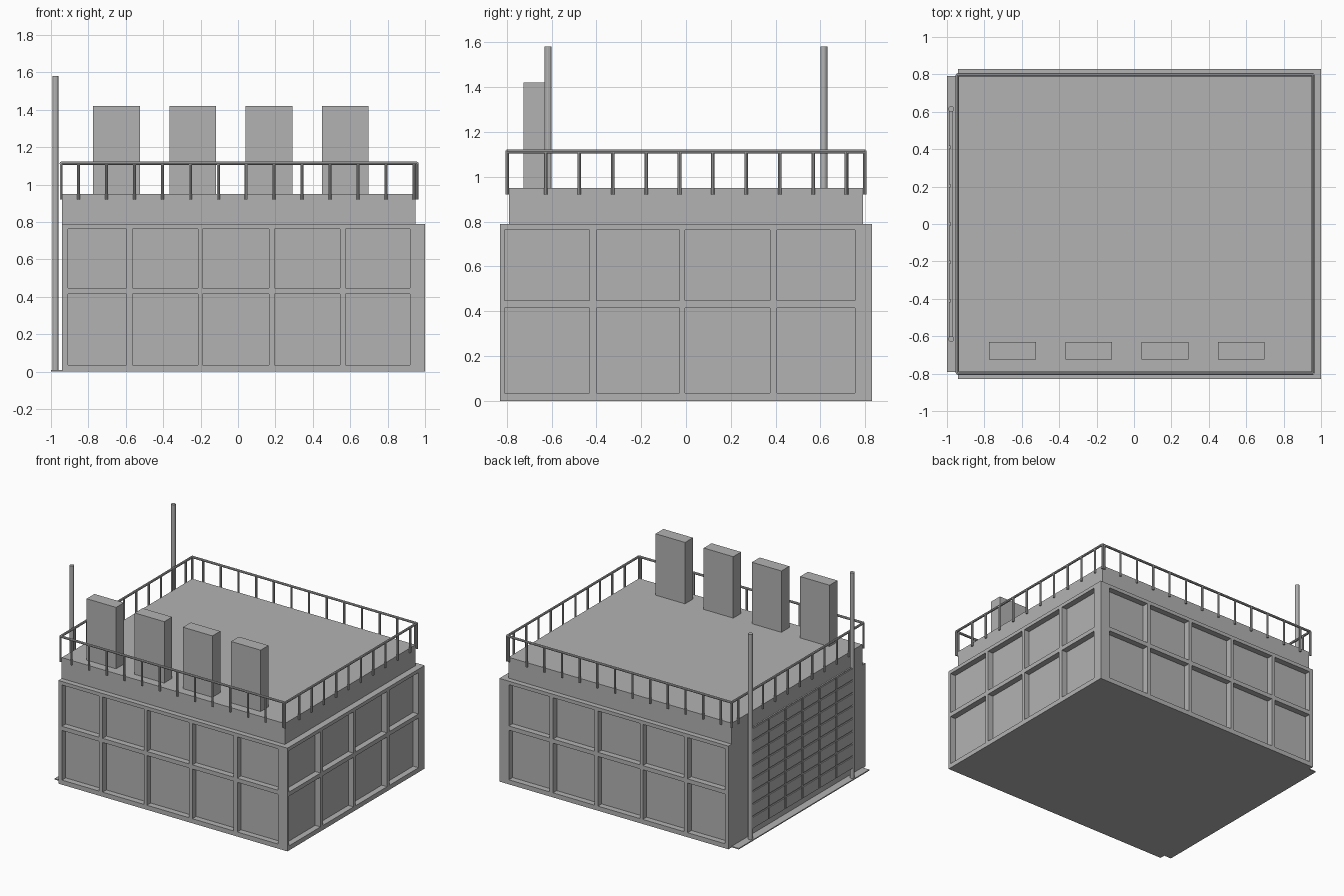
import bpy
import bmesh
from mathutils import Vector

cube = bpy.data.objects.get("Cube")
if cube:
    bpy.data.objects.remove(cube, do_unlink=True)

grey = bpy.data.materials.new("plain_grey")
grey.use_nodes = True
COLOUR = (0.45, 0.45, 0.45, 1)
grey.diffuse_color = COLOUR
grey.node_tree.nodes["Principled BSDF"].inputs["Base Color"].default_value = COLOUR


def finish(name, bm):
    bmesh.ops.remove_doubles(bm, verts=bm.verts, dist=0.0001)
    bmesh.ops.recalc_face_normals(bm, faces=bm.faces)
    mesh = bpy.data.meshes.new(name)
    bm.to_mesh(mesh)
    bm.free()
    mesh.materials.append(grey)
    obj = bpy.data.objects.new(name, mesh)
    bpy.context.collection.objects.link(obj)
    return obj


def add_box(bm, lo, hi):
    lo, hi = Vector(lo), Vector(hi)
    verts = bmesh.ops.create_cube(bm, size=1)["verts"]
    for v in verts:
        v.co = (lo + hi) / 2 + v.co * (hi - lo)


def add_rod(bm, a, b, radius, sides):
    a, b = Vector(a), Vector(b)
    verts = bmesh.ops.create_cone(bm, cap_ends=True, segments=sides, radius1=radius,
                                  radius2=radius, depth=(b - a).length)["verts"]
    turn = (b - a).to_track_quat("Z", "Y")
    for v in verts:
        v.co = (a + b) / 2 + turn @ v.co


def box(name, lo, hi):
    bm = bmesh.new()
    add_box(bm, lo, hi)
    return finish(name, bm)


def panel_wall(bm, us, vs, place, depth):
    """Grid wall whose odd cells are sunk by depth; place maps (u, v, d) to a point."""
    def quad(*pts):
        bm.faces.new([bm.verts.new(place(*p)) for p in pts])
    for i, (u0, u1) in enumerate(zip(us, us[1:])):
        for j, (v0, v1) in enumerate(zip(vs, vs[1:])):
            ring = [(u0, v0), (u1, v0), (u1, v1), (u0, v1)]
            sunk = i % 2 and j % 2
            d = depth if sunk else 0
            quad(*[(u, v, d) for u, v in ring])
            if sunk:
                for p, q in zip(ring, ring[1:] + ring[:1]):
                    quad((*p, 0), (*q, 0), (*q, d), (*p, d))


# Main block with sunken panels on front, back and one side
L, R, W, H = -0.94, 1.0, 0.83, 0.79
DEPTH = 0.045
xs = [L, -0.91, -0.595, -0.565, -0.215, -0.19, 0.165, 0.195, 0.545, 0.575, 0.92, R]
ys = [-W, -0.81, -0.43, -0.4, -0.03, -0.005, 0.375, 0.405, 0.755, W]
zs = [0, 0.035, 0.415, 0.447, 0.763, H]
bm = bmesh.new()
panel_wall(bm, xs, zs, lambda u, v, d: (u, -W + d, v), DEPTH)
panel_wall(bm, xs, zs, lambda u, v, d: (u, W - d, v), DEPTH)
panel_wall(bm, ys, zs, lambda u, v, d: (R - d, u, v), DEPTH)
panel_wall(bm, [-W, W], zs, lambda u, v, d: (L, u, v), 0)
for z in (0, H):
    panel_wall(bm, xs, ys, lambda u, v, d: (u, v, z), 0)
finish("main_block", bm)

box("roof_block", (L, -0.79, H), (0.95, 0.79, 0.95))
box("door_step", (-1, -0.79, 0), (L, 0.79, 0.008))

# Roof stacks
for i in range(4):
    x = -0.775 + i * 0.408
    box(f"roof_stack_{i + 1}", (x, -0.725, 0.95), (x + 0.25, -0.63, 1.42))

# Railing around the roof
X0, X1, Y, TOP = -0.945, 0.957, 0.797, 1.113
bm = bmesh.new()
corners = [(X0, -Y), (X1, -Y), (X1, Y), (X0, Y)]
for a, b in zip(corners, corners[1:] + corners[:1]):
    add_rod(bm, (*a, TOP), (*b, TOP), 0.009, 8)
posts = list(corners)
for s in (-Y, Y):
    posts += [(-0.853 + i * 0.1495, s) for i in range(13)]
for s in (X0, X1):
    posts += [(s, -0.625 + i * 0.149) for i in range(10)]
for p in posts:
    add_rod(bm, (*p, 0.92), (*p, TOP), 0.008, 8)
finish("roof_railing", bm)

# Tall poles carrying the door
POLE_X, POLE_Y = -0.977, 0.615
for side, y in (("left", POLE_Y), ("right", -POLE_Y)):
    bm = bmesh.new()
    add_rod(bm, (POLE_X, y, 0), (POLE_X, y, 1.58), 0.016, 12)
    finish(f"{side}_pole", bm)

# Slatted door with raised tiles
COLS, ROWS, Z0, Z1 = 6, 8, 0.08, 0.855
bm = bmesh.new()
add_box(bm, (POLE_X - 0.004, -POLE_Y, Z0), (POLE_X + 0.008, POLE_Y, Z1))
cw, rh = 2 * POLE_Y / COLS, (Z1 - Z0) / ROWS
for c in range(COLS):
    for r in range(ROWS):
        y, z = -POLE_Y + c * cw, Z0 + r * rh
        add_box(bm, (POLE_X - 0.012, y + 0.007, z + 0.006),
                (POLE_X - 0.004, y + cw - 0.007, z + rh - 0.006))
finish("slatted_door", bm)
